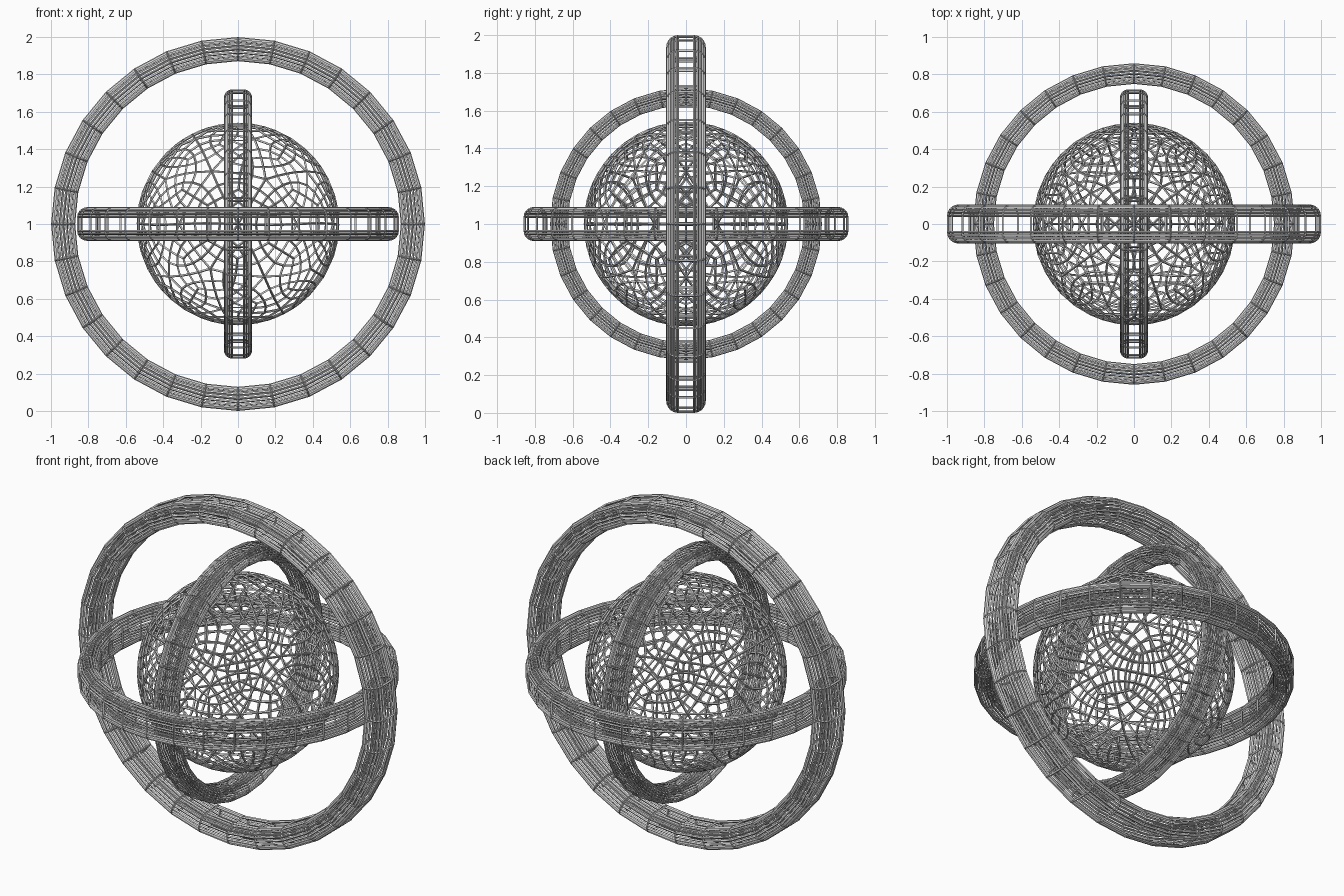
import bpy, bmesh
from math import sin, cos, pi
from mathutils import Matrix, Vector

if "Cube" in bpy.data.objects:
    bpy.data.objects.remove(bpy.data.objects["Cube"])

CENTRE = Vector((0, 0, 1))
SIDES = 32        # segments around each ring
ROUND = 10        # segments over each rounded rim


def add_wireframe(obj, thickness):
    mod = obj.modifiers.new("wire", 'WIREFRAME')
    mod.thickness = thickness
    mod.use_even_offset = True
    mod.use_replace = True


def ring(name, size, rotation):
    """Cage ring: rounded-rim band swept around the z axis, then turned."""
    rim = [(0.935 + 0.0575 * cos(pi * i / ROUND), 0.045 + 0.053 * sin(pi * i / ROUND))
           for i in range(ROUND + 1)]
    profile = rim + [(r, -h) for r, h in reversed(rim)]
    n = len(profile)
    bm = bmesh.new()
    loops = []
    for s in range(SIDES):
        a = 2 * pi * s / SIDES
        loops.append([bm.verts.new((r * cos(a), r * sin(a), h)) for r, h in profile])
    for s in range(SIDES):
        p, q = loops[s], loops[(s + 1) % SIDES]
        for i in range(n):
            j = (i + 1) % n
            bm.faces.new((p[i], p[j], q[j], q[i]))
    bmesh.ops.recalc_face_normals(bm, faces=bm.faces)
    bm.transform(rotation @ Matrix.Scale(size, 4))
    mesh = bpy.data.meshes.new(name)
    bm.to_mesh(mesh)
    bm.free()
    obj = bpy.data.objects.new(name, mesh)
    obj.location = CENTRE
    bpy.context.collection.objects.link(obj)
    add_wireframe(obj, 0.014 * size)
    return obj


# three nested rings, one per axis
ring("outer_ring", 1.0, Matrix.Rotation(pi / 2, 4, 'X'))
ring("middle_ring", 0.86, Matrix.Identity(4))
ring("inner_ring", 0.72, Matrix.Rotation(pi / 2, 4, 'Y'))

# wire globe: subdivided icosphere
bpy.ops.mesh.primitive_ico_sphere_add(subdivisions=2, radius=0.535, location=CENTRE)
globe = bpy.context.object
globe.name = "wire_globe"
sub = globe.modifiers.new("smooth", 'SUBSURF')
sub.levels = sub.render_levels = 2
cast = globe.modifiers.new("round", 'CAST')
cast.cast_type = 'SPHERE'
cast.factor = 1.0
cast.use_radius_as_size = False
cast.size = 0.535
add_wireframe(globe, 0.013)
